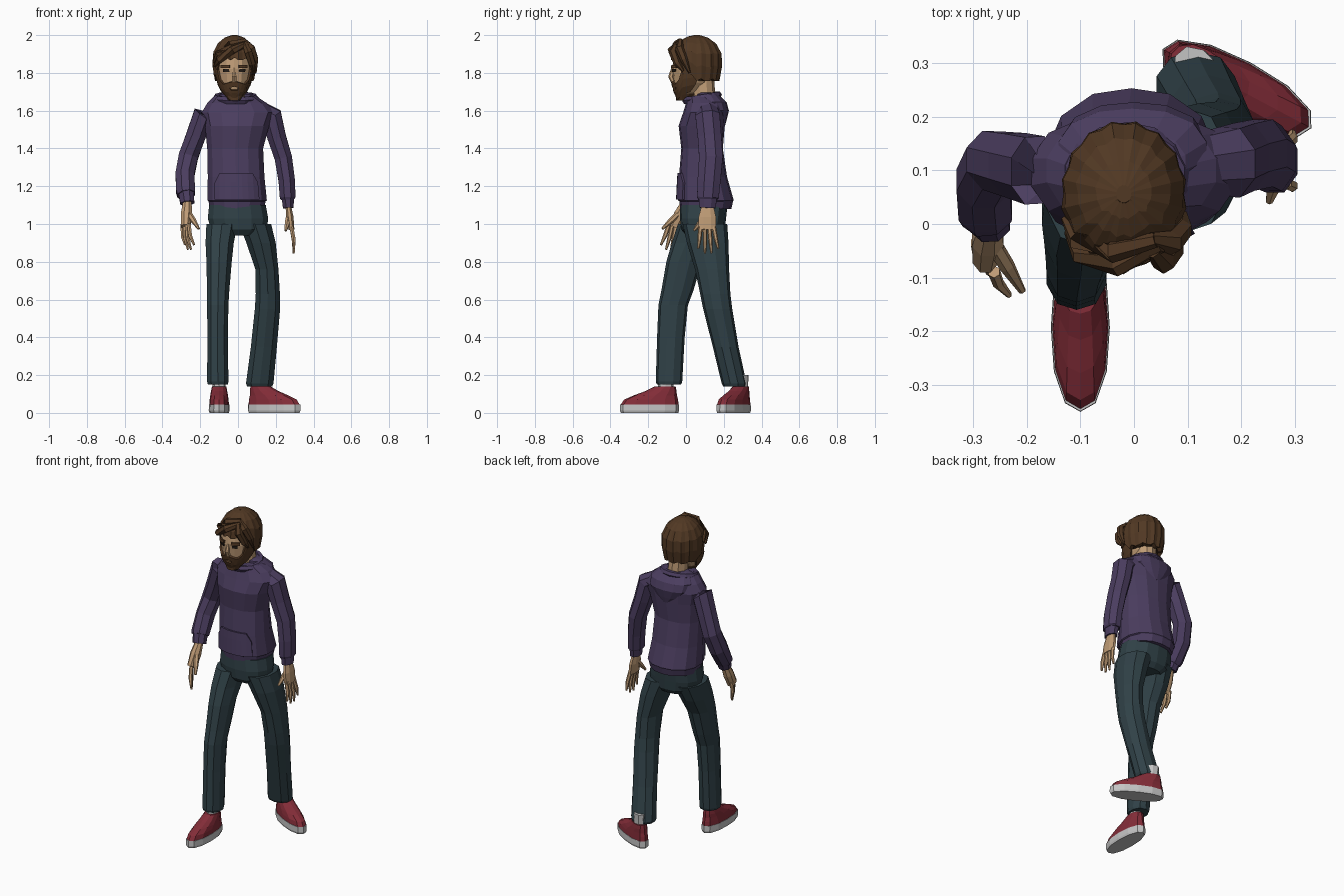
import bpy, bmesh
from math import sin, cos, pi, radians, sqrt
from mathutils import Vector, Matrix


def colour(name, r, g, b):
    m = bpy.data.materials.new(name)
    m.diffuse_color = (r, g, b, 1)
    return m


PURPLE = colour("purple cloth", 0.070, 0.047, 0.115)
DENIM = colour("dark denim", 0.030, 0.054, 0.064)
SKIN = colour("skin", 0.52, 0.33, 0.18)
HAIR = colour("brown hair", 0.083, 0.040, 0.017)
RED = colour("red shoe", 0.23, 0.026, 0.040)
WHITE = colour("off white", 0.55, 0.55, 0.55)
DARK = colour("dark eye", 0.02, 0.014, 0.01)


def grid(name, rows, mat, closed=True, caps=True):
    """Skin rows of points, ordered upward with columns going counterclockwise."""
    bm = bmesh.new()
    vs = [[bm.verts.new(p) for p in row] for row in rows]
    n = len(rows[0])
    for lo, hi in zip(vs, vs[1:]):
        for i in range(n if closed else n - 1):
            j = (i + 1) % n
            bm.faces.new((lo[i], lo[j], hi[j], hi[i]))
    if closed and caps:
        bm.faces.new(vs[0][::-1])
        bm.faces.new(vs[-1])
        bmesh.ops.recalc_face_normals(bm, faces=bm.faces)
    me = bpy.data.meshes.new(name)
    bm.to_mesh(me)
    bm.free()
    me.materials.append(mat)
    ob = bpy.data.objects.new(name, me)
    bpy.context.collection.objects.link(ob)
    return ob


def around(ring, a, grow=0.0):
    """Point on a rounded-box ring; angle 0 is the front."""
    cx, cy, z, rx, ry = ring
    s, c = sin(a), cos(a)
    k = (abs(s) ** 2.3 + abs(c) ** 2.3) ** (-1 / 2.3)
    return Vector((cx + (rx + grow) * s * k, cy - (ry + grow) * c * k, z))


def loft(name, rings, mat, n=14):
    return grid(name, [[around(r, 2 * pi * i / n) for i in range(n)] for r in rings], mat)


def ring_at(rings, z):
    for a, b in zip(rings, rings[1:]):
        if z <= b[2]:
            t = max(0, (z - a[2]) / (b[2] - a[2]))
            r = [p + (q - p) * t for p, q in zip(a, b)]
            r[2] = z
            return r
    return rings[-1]


def shell(name, rings, mat, a0, a1, low, high, grow, nu=8, nv=3, thick=0.02):
    """Patch lying on a loft, between two angles (degrees) and two height rules."""
    rows = []
    for k in range(nv + 1):
        row = []
        for i in range(nu + 1):
            deg = a0 + (a1 - a0) * i / nu
            z = low(deg) + (high(deg) - low(deg)) * k / nv
            row.append(around(ring_at(rings, z), radians(deg), grow))
        rows.append(row)
    ob = grid(name, rows, mat, closed=False)
    m = ob.modifiers.new("thickness", "SOLIDIFY")
    m.thickness, m.offset = thick, -1
    return ob


def tube(name, pts, mat, n=8):
    """Limb along (x, y, z, radius across, radius deep) points."""
    ps = [Vector(p[:3]) for p in pts]
    rows = []
    for i, p in enumerate(pts):
        t = (ps[min(i + 1, len(ps) - 1)] - ps[max(i - 1, 0)]).normalized()
        ref = Vector((1, 0, 0)) if abs(t.x) < 0.9 else Vector((0, 0, 1))
        u = (ref - t * ref.dot(t)).normalized()
        v = t.cross(u)
        rows.append([ps[i] + u * p[3] * cos(2 * pi * (j + .5) / n) + v * p[4] * sin(2 * pi * (j + .5) / n)
                     for j in range(n)])
    return grid(name, rows, mat)


# Hoodie body with stepped hem, hood and front pocket
body = [(-.005, .105, 1.08, .145, .135), (-.005, .107, 1.12, .153, .142), (-.005, .105, 1.125, .16, .148),
        (-.01, .09, 1.25, .152, .127), (-.015, .085, 1.4, .15, .11), (-.005, .083, 1.52, .172, .122),
        (0, .097, 1.59, .195, .112), (-.005, .1, 1.64, .16, .1), (-.015, .09, 1.675, .115, .09)]
loft("hoodie_body", body, PURPLE)
loft("hood", [(0, .185, 1.515, .025, .02), (0, .165, 1.55, .085, .05), (0, .147, 1.6, .135, .08),
              (-.003, .135, 1.645, .14, .08), (-.008, .115, 1.685, .105, .06), (-.01, .105, 1.695, .07, .04)], PURPLE)
shell("front_pocket", body, PURPLE, -42, 42, lambda a: 1.13, lambda a: 1.27 - .05 * (abs(a) > 34), .01, thick=.012)
# Collar roll, low at the throat
rows = []
for k in range(6):
    f = 2 * pi * k / 6
    rows.append([Vector((-.013 + (.1 + .02 * cos(f)) * sin(a), .085 - (.085 + .02 * cos(f)) * cos(a),
                         1.668 - .016 * cos(a) + .02 * sin(f))) for a in [2 * pi * i / 14 for i in range(14)]])
grid("collar", rows + [rows[0]], PURPLE, caps=False)

# Sleeves and cuffs
tube("left_sleeve", [(-.12, .1, 1.6, .05, .06), (-.185, .1, 1.575, .06, .068), (-.222, .11, 1.47, .056, .064),
                     (-.262, .118, 1.36, .056, .06), (-.281, .08, 1.26, .054, .06), (-.277, .025, 1.17, .054, .052),
                     (-.274, .015, 1.155, .05, .048)], PURPLE)
tube("left_cuff", [(-.275, .02, 1.165, .044, .044), (-.268, 0, 1.11, .04, .038)], PURPLE)
tube("right_sleeve", [(.12, .11, 1.6, .05, .06), (.178, .115, 1.57, .06, .07), (.205, .125, 1.46, .053, .068),
                      (.24, .132, 1.35, .05, .068), (.258, .122, 1.23, .047, .066), (.263, .116, 1.14, .045, .062),
                      (.264, .116, 1.13, .038, .056)], PURPLE)
tube("right_cuff", [(.264, .116, 1.14, .036, .052), (.266, .114, 1.085, .03, .046)], PURPLE)


# Hands: palm, four fingers and a thumb
def hand(side, wrist, knuckle, tip, spread, thumb, across, deep):
    w, k, t, s = Vector(wrist), Vector(knuckle), Vector(tip), Vector(spread)
    tube(side + "_palm", [(*w, across * .75, deep * .65), (*w.lerp(k, .5), across, deep),
                          (*k, across * .8, deep)], SKIN)
    for i in range(4):
        o = s * (i - 1.5)
        end = t + o * 1.35 + Vector((0, 0, .025 if i in (0, 3) else 0))
        mid = (k + o * .9).lerp(end, .5) + Vector((.006 if t.x > 0 else -.006, 0, 0))
        tube(f"{side}_finger_{i + 1}", [(*(k + o * .9 + Vector((0, 0, .015))), .012, .012),
                                        (*mid, .011, .011), (*end, .006, .006)], SKIN, 6)
    th = Vector(thumb)
    b = w.lerp(k, .35)
    tube(side + "_thumb", [(*b, .016, .016), (*b.lerp(th, .55), .015, .015), (*th, .007, .007)], SKIN, 6)


hand("left", (-.268, .0, 1.12), (-.277, -.062, .985), (-.257, -.092, .865), (.012, -.02, 0),
     (-.208, -.125, .975), .032, .034)
hand("right", (.266, .114, 1.1), (.283, .112, .97), (.295, .118, .845), (0, .026, 0),
     (.252, .042, .965), .021, .05)

# Jeans
loft("jeans_hips", [(.005, .09, .94, .1, .09), (.005, .09, .97, .15, .115), (0, .09, 1.03, .162, .122),
                    (-.003, .095, 1.1, .152, .125)], DENIM)
loft("left_trouser_leg", [(-.107, -.09, .15, .054, .064), (-.107, -.09, .165, .058, .07),
                          (-.108, -.08, .4, .056, .073), (-.107, -.068, .57, .058, .078),
                          (-.105, -.045, .65, .061, .085), (-.1, -.01, .8, .069, .094),
                          (-.097, .035, .9, .077, .11), (-.085, .075, 1.0, .085, .118)], DENIM, 10)
loft("right_trouser_leg", [(.115, .257, .14, .068, .06), (.115, .255, .155, .075, .066), (.137, .21, .35, .071, .068),
                           (.156, .168, .55, .069, .077), (.158, .155, .63, .066, .08), (.153, .138, .76, .063, .09),
                           (.122, .115, .9, .08, .11), (.09, .1, 1.0, .088, .118)], DENIM, 10)


# Shoes with pale soles and socks
def shoe(side, heel, turn):
    parts = [loft(side + "_sole", [(0, -.155, 0, .051, .152), (0, -.155, .012, .055, .157),
                                   (0, -.155, .045, .054, .156)], WHITE, 12),
             loft(side + "_shoe", [(0, -.154, .044, .052, .153), (0, -.147, .07, .05, .143),
                                   (0, -.125, .092, .047, .115), (0, -.095, .115, .043, .083),
                                   (0, -.073, .14, .038, .056)], RED, 12),
             loft(side + "_sock", [(0, -.073, .1, .034, .042), (0, -.065, .2, .034, .04)], WHITE, 8)]
    place = Matrix.Translation((*heel, 0)) @ Matrix.Rotation(radians(turn), 4, "Z")
    for p in parts:
        p.data.transform(place)


shoe("left", (-.1, -.038), 0)
shoe("right", (.055, .325), 62)

# Neck and head
tube("neck", [(-.005, .1, 1.6, .06, .06), (-.015, .085, 1.8, .056, .062)], SKIN, 10)
head = [(-.02, -.01, 1.67, .03, .03), (-.02, .005, 1.7, .058, .06), (-.02, .03, 1.75, .082, .096),
        (-.02, .042, 1.82, .093, .116), (-.02, .05, 1.9, .093, .112), (-.02, .055, 1.95, .07, .09)]
loft("head", head, SKIN)
tube("nose", [(-.02, -.068, 1.825, .008, .01), (-.02, -.08, 1.78, .013, .014), (-.02, -.07, 1.755, .014, .012)], SKIN, 6)

# Beard, moustache, eyebrows and eyes laid on the face
shell("beard", head, HAIR, -105, 105, lambda a: 1.655 + .0006 * max(0, abs(a) - 30),
      lambda a: 1.708 if abs(a) < 20 else 1.74 if abs(a) < 48 else 1.765 if abs(a) < 62 else 1.86,
      .012, nu=16, nv=4)
loft("beard_underside", [(-.02, -.012, 1.655, .032, .035), (-.02, .0, 1.69, .055, .06)], HAIR, 10)
shell("moustache", head, HAIR, -40, 40, lambda a: 1.727 - .0004 * abs(a), lambda a: 1.755 - .0004 * abs(a), .013, nu=6, nv=1)
for side, s in (("left", -1), ("right", 1)):
    a0, a1 = sorted((s * 14, s * 42))
    shell(side + "_eyebrow", head, HAIR, a0, a1, lambda a: 1.827, lambda a: 1.843, .009, nu=3, nv=1)
    a0, a1 = sorted((s * 17, s * 36))
    shell(side + "_eye", head, DARK, a0, a1, lambda a: 1.806, lambda a: 1.82, .004, nu=3, nv=1, thick=.008)

# Hair cap with ridged strands; short at the brow, long at the nape
N = 32


def hair_point(i, t, shrink=1.0):
    a = 2 * pi * i / N
    d = abs((a + pi) % (2 * pi) - pi)
    low = (1.868 if d < .95 else 1.79 if d < 1.5 else 1.757) + .012 * (i % 3 == 0)
    z = low + (2.0 - low) * sin(t * pi / 2)
    h = (z - 1.87) / .13
    r = sqrt(max(0, 1 - h * h)) if h > 0 else 1 - .16 * h * h
    r = max(r, .12) * (1.0 if i % 2 else .955) * shrink
    return Vector((-.019 + .119 * r * sin(a), .056 - .139 * r * cos(a), z))


hair_rows = [[hair_point(i, 0, .78) for i in range(N)]]
hair_rows += [[hair_point(i, t) for i in range(N)] for t in (0, .2, .4, .6, .78, .92, .99)]
grid("hair", hair_rows, HAIR)

# Swept fringe locks
for i, lock in enumerate((
        [(.05, -.04, 1.955), (-.03, -.075, 1.92), (-.1, -.055, 1.87), (-.125, -.015, 1.835)],
        [(.04, -.03, 1.97), (-.04, -.05, 1.95), (-.105, -.03, 1.9), (-.13, .01, 1.855)],
        [(.035, -.05, 1.955), (.055, -.07, 1.91), (.075, -.045, 1.85), (.083, -.015, 1.81)],
        [(.03, -.03, 1.97), (.07, -.035, 1.93), (.09, -.01, 1.87), (.093, .02, 1.8)])):
    tube(f"fringe_lock_{i + 1}", [(*p, r, r) for p, r in zip(lock, (.014, .023, .02, .006))], HAIR, 6)
